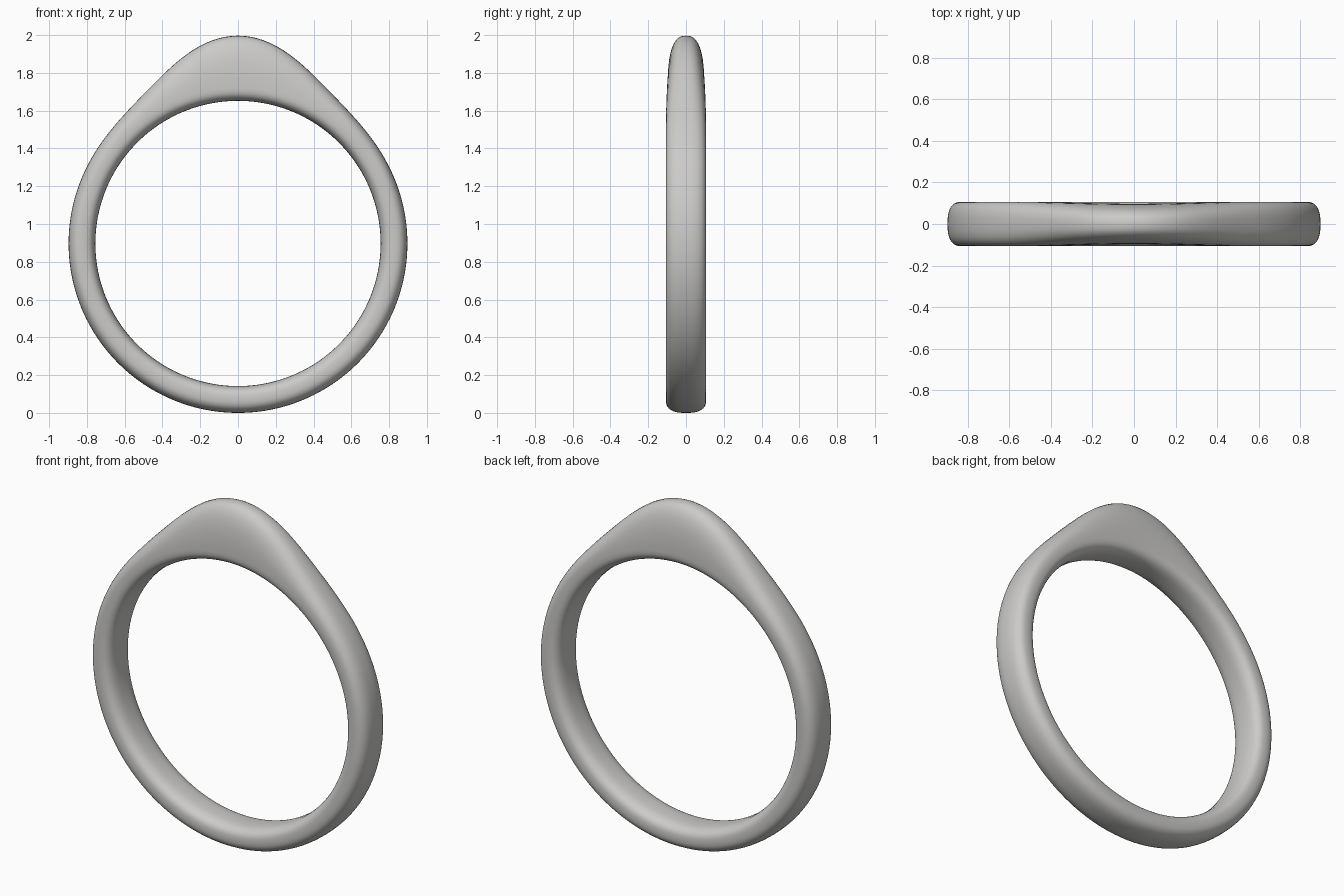
import bpy, bmesh, math

cube = bpy.data.objects.get("Cube")
if cube:
    bpy.data.objects.remove(cube, do_unlink=True)

INNER, BAND, PEAK = 0.755, 0.897, 1.10   # radii of the hole, band and crown
CENTRE = 0.9
HALF_WIDTH = 0.107
AROUND, SIDES = 192, 40


def material(name, colour):
    mat = bpy.data.materials.new(name)
    mat.use_nodes = True
    mat.diffuse_color = colour
    mat.node_tree.nodes["Principled BSDF"].inputs["Base Color"].default_value = colour
    return mat


def power(value, exponent):
    return math.copysign(abs(value) ** exponent, value)


def section(angle):
    """Rounded cross-section at an angle from the top, as (radius, y) pairs."""
    swell = math.exp(-(angle / math.radians(25)) ** 2)
    outer = BAND + (PEAK - BAND) * swell
    width = HALF_WIDTH - 0.01 * swell
    middle = (INNER + BAND) / 2
    for j in range(SIDES):
        t = math.tau * j / SIDES
        c, s = math.cos(t), math.sin(t)
        e = 2 / 2.6 if c > 0 else 2 / 2.8
        reach = outer - middle if c > 0 else middle - INNER
        yield middle + reach * power(c, e), width * power(s, e)


# Ring body: cross-sections swept round the finger hole, swelling at the crown
bm = bmesh.new()
loops = []
for i in range(AROUND):
    a = math.tau * i / AROUND
    loops.append([bm.verts.new((r * math.sin(a), y, CENTRE + r * math.cos(a)))
                  for r, y in section(min(a, math.tau - a))])
for i in range(AROUND):
    near, far = loops[i], loops[(i + 1) % AROUND]
    for j in range(SIDES):
        k = (j + 1) % SIDES
        bm.faces.new((near[j], near[k], far[k], far[j]))
bmesh.ops.recalc_face_normals(bm, faces=bm.faces)
# Rest the band on the ground
bmesh.ops.translate(bm, verts=bm.verts, vec=(0, 0, -min(v.co.z for v in bm.verts)))

mesh = bpy.data.meshes.new("ring_band")
bm.to_mesh(mesh)
bm.free()
mesh.materials.append(material("light grey metal", (0.60, 0.595, 0.58, 1)))
ring = bpy.data.objects.new("ring_band", mesh)
bpy.context.collection.objects.link(ring)
for poly in mesh.polygons:
    poly.use_smooth = True
